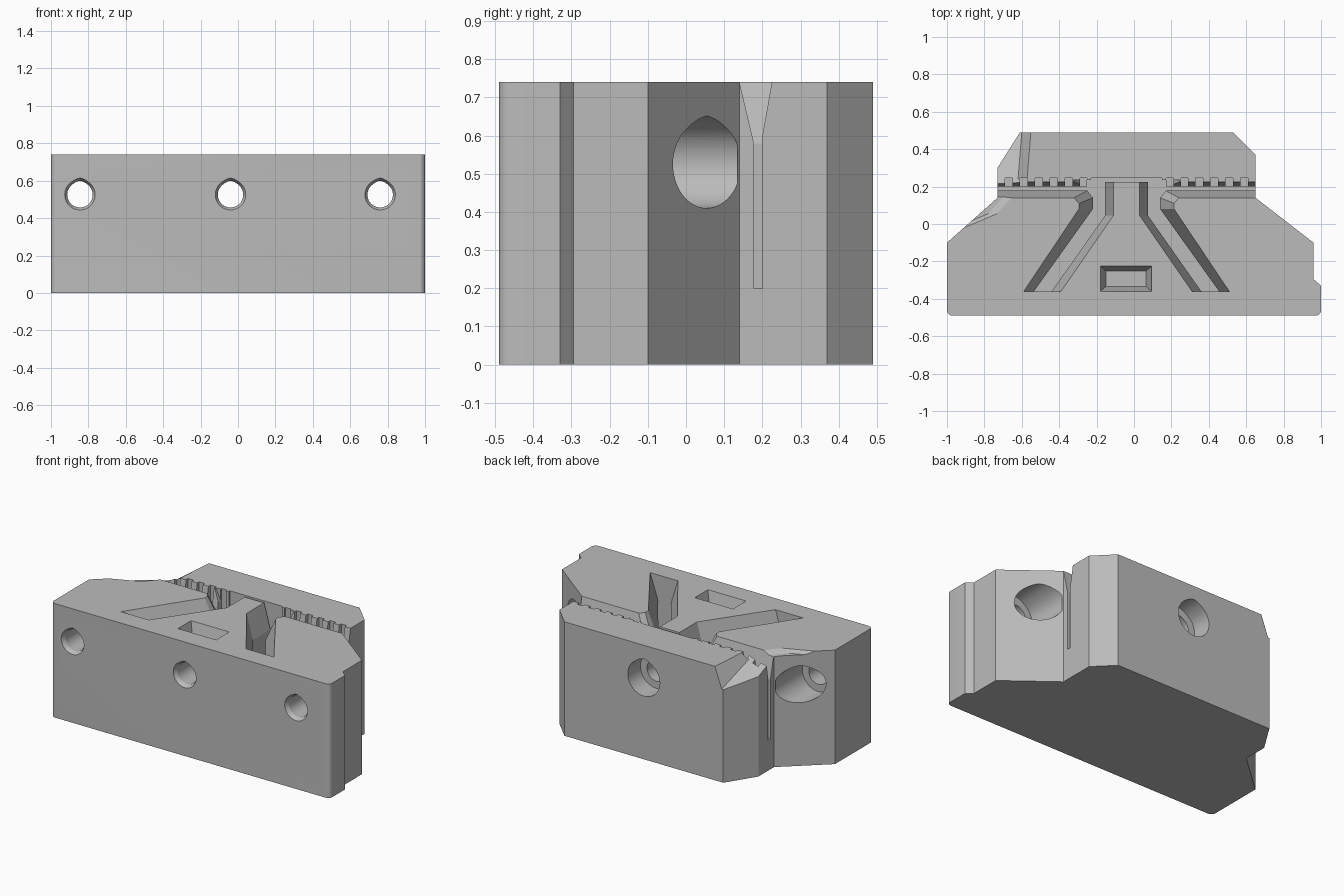
import bpy, bmesh, math

cube = bpy.data.objects.get("Cube")
if cube:
    bpy.data.objects.remove(cube, do_unlink=True)

H = 0.74      # block height
CX = -0.04    # centre line of the clamp features
HZ = 0.525    # height of the screw axes

grey = bpy.data.materials.new("light grey")
grey.use_nodes = True
grey.diffuse_color = (0.5, 0.5, 0.5, 1)
grey.node_tree.nodes["Principled BSDF"].inputs["Base Color"].default_value = (0.5, 0.5, 0.5, 1)


def loft(name, sections, axis="z"):
    """Solid through matching outlines, each given as (position on axis, points)."""
    place = {"x": lambda a, b, t: (t, a, b),
             "y": lambda a, b, t: (a, t, b),
             "z": lambda a, b, t: (a, b, t)}[axis]
    bm = bmesh.new()
    rings = [[bm.verts.new(place(a, b, t)) for a, b in pts] for t, pts in sections]
    n = len(rings[0])
    for low, high in zip(rings, rings[1:]):
        for i in range(n):
            j = (i + 1) % n
            bm.faces.new((low[i], low[j], high[j], high[i]))
    bm.faces.new(rings[0])
    bm.faces.new(rings[-1])
    bmesh.ops.recalc_face_normals(bm, faces=bm.faces)
    mesh = bpy.data.meshes.new(name)
    bm.to_mesh(mesh)
    bm.free()
    ob = bpy.data.objects.new(name, mesh)
    bpy.context.collection.objects.link(ob)
    mesh.materials.append(grey)
    return ob


def cut(cutter):
    cutter.hide_render = True
    bpy.context.view_layer.objects.active = body
    mod = body.modifiers.new("cut", "BOOLEAN")
    mod.operation = "DIFFERENCE"
    mod.solver = "EXACT"
    mod.object = cutter
    bpy.ops.object.modifier_apply(modifier=mod.name)
    bpy.data.objects.remove(cutter, do_unlink=True)


def rect(x0, x1, y0, y1):
    return [(x0, y0), (x1, y0), (x1, y1), (x0, y1)]


def box(name, x0, x1, y0, y1, z0, z1):
    return loft(name, [(z0, rect(x0, x1, y0, y1)), (z1, rect(x0, x1, y0, y1))])


def teardrop(x, r, n=48):
    """Round hole outline with a slight peak on top."""
    pts = []
    for i in range(n):
        a = 2 * math.pi * i / n
        peak = max(0, 1 - abs(a - math.pi / 2) / 0.6) * 0.1
        pts.append((x + r * math.cos(a), HZ + r * (1 + peak) * math.sin(a)))
    return pts


def corner(x, y, r, start):
    return [(x + r * math.cos(start + k * math.pi / 10), y + r * math.sin(start + k * math.pi / 10))
            for k in range(6)]


# Main block outline, with rounded front corners
outline = corner(-0.97, -0.46, 0.03, math.pi) + corner(0.97, -0.46, 0.03, 1.5 * math.pi)
outline += [(1, -0.33), (0.96, -0.295), (0.96, -0.1), (0.65, 0.14), (0.65, 0.37),
            (0.53, 0.49), (-0.61, 0.49), (-0.73, 0.3), (-0.73, 0.14), (-1, -0.1)]
body = loft("clamp_block", [(0, outline), (H, outline)])

# Sloping clearance at the rear corner of the top
edge = [(-1.2, -0.03), (-0.93, -0.03), (-0.73, 0.055), (-0.63, 0.165), (-0.57, 0.24),
        (-0.55, 0.49), (-0.55, 0.6), (-1.2, 0.6)]
clearance = loft("clearance", [(0, edge), (H + 0.001, edge), (0.9, edge)])
for v in clearance.data.vertices[:len(edge)]:
    v.co.x -= 0.05
    v.co.z = min(0.72, 0.81 - 0.42 * v.co.y)
cut(clearance)

for side in (-1, 1):
    def mir(pts):
        return [(CX - side * u, y) for u, y in pts]

    # Funnel-topped jaw slot
    slot = [(0.14, 0.8), (0.14, H), (0.178, 0.58), (0.178, 0.2), (0.2, 0.2),
            (0.2, 0.6), (0.225, H), (0.225, 0.8)]
    cut(loft("jaw_slot", [(CX + side * 0.15, slot), (CX + side * 1.2, slot)], "x"))

    # Angled channel beside the central post
    wide = mir([(-0.55, -0.36), (-0.255, 0.08), (-0.255, 0.11), (-0.285, 0.145), (-0.285, 0.235),
                (-0.07, 0.235), (-0.07, 0.045), (-0.35, -0.36)])
    slim = mir([(-0.495, -0.36), (-0.18, 0.08), (-0.18, 0.14), (-0.21, 0.178), (-0.21, 0.235),
                (-0.115, 0.235), (-0.115, 0.045), (-0.4, -0.36)])
    cut(loft("channel", [(0.2, slim), (0.58, slim), (H + 0.001, wide), (0.8, wide)]))

    # Notches forming the jaw teeth
    for k in range(6):
        u = CX + side * (0.63 - 0.08 * k)
        cut(box("tooth_notch", u - 0.02, u + 0.02, 0.19, 0.245, 0.57, 0.8))

# Gap between post and jaw
cut(box("post_gap", CX - 0.19, CX + 0.19, 0.225, 0.246, 0.2, 0.8))

# Shallow pocket with sloping sides
big, small = rect(-0.18, 0.095, -0.36, -0.225), rect(-0.15, 0.065, -0.335, -0.25)
cut(loft("pocket", [(0.64, small), (H + 0.001, big), (0.8, big)]))

# Screw holes with flared mouths and rear counterbores
for x, seat in ((CX - 0.805, -0.15), (CX, 0.36), (CX + 0.8, -0.15)):
    mouth, bore, head = teardrop(x, 0.082), teardrop(x, 0.068), teardrop(x, 0.115)
    cut(loft("screw_hole", [(-0.6, mouth), (-0.491, mouth), (-0.465, bore), (0.6, bore)], "y"))
    cut(loft("counterbore", [(seat, head), (0.135 if seat < 0 else 0.6, head)], "y"))

bpy.ops.object.select_all(action="DESELECT")
body.select_set(True)
bpy.context.view_layer.objects.active = body
bpy.ops.object.shade_smooth_by_angle(angle=math.radians(12))
